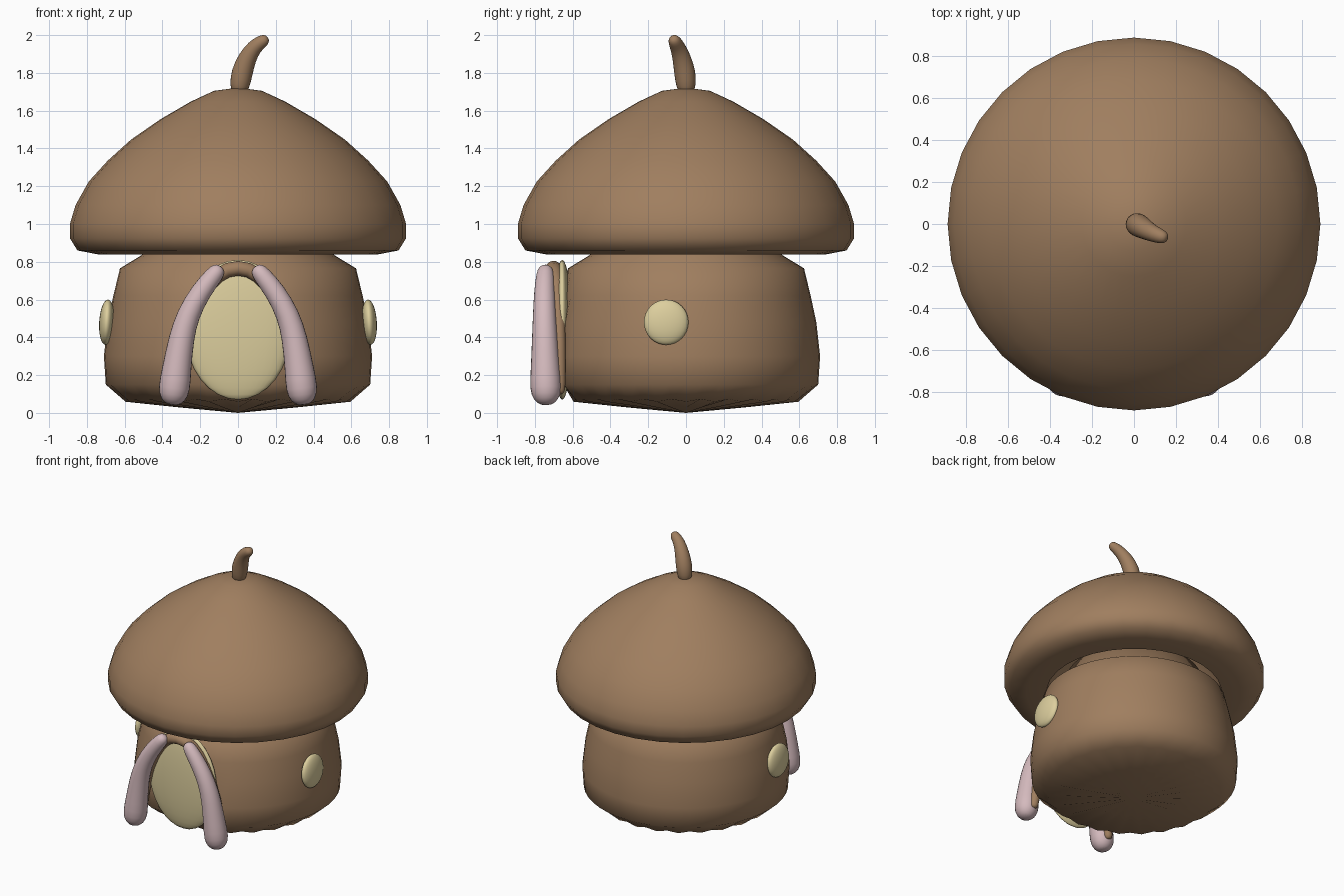
import bpy, bmesh
from math import sin, cos, pi, radians
from mathutils import Vector

cube = bpy.data.objects.get("Cube")
if cube:
    bpy.data.objects.remove(cube, do_unlink=True)


def material(name, rgb):
    m = bpy.data.materials.new(name)
    m.use_nodes = True
    m.diffuse_color = (*rgb, 1)
    m.node_tree.nodes["Principled BSDF"].inputs["Base Color"].default_value = (*rgb, 1)
    return m


BROWN = material("acorn_brown", (0.35, 0.21, 0.115))
YELLOW = material("pale_yellow", (0.72, 0.62, 0.34))
PINK = material("dusty_pink", (0.66, 0.49, 0.51))


def finish(bm, name, mat, angle=60):
    bmesh.ops.recalc_face_normals(bm, faces=bm.faces)
    mesh = bpy.data.meshes.new(name)
    bm.to_mesh(mesh)
    bm.free()
    mesh.materials.append(mat)
    ob = bpy.data.objects.new(name, mesh)
    bpy.context.collection.objects.link(ob)
    bpy.ops.object.select_all(action="DESELECT")
    ob.select_set(True)
    bpy.context.view_layer.objects.active = ob
    bpy.ops.object.shade_smooth_by_angle(angle=radians(angle))
    return ob


def lathe(profile, sides):
    """Spin (radius, height) points around z; zero radius closes the end."""
    bm = bmesh.new()
    rings = []
    for r, z in profile:
        if r == 0:
            rings.append([bm.verts.new((0, 0, z))] * sides)
        else:
            rings.append([bm.verts.new((r * cos(2 * pi * i / sides), r * sin(2 * pi * i / sides), z))
                          for i in range(sides)])
    for a, b in zip(rings, rings[1:]):
        for i in range(sides):
            j = (i + 1) % sides
            bm.faces.new(list(dict.fromkeys((a[i], a[j], b[j], b[i]))))
    return bm


def tube(name, path, mat, sides=12):
    """Round tube through (x, y, z, radius) points with rounded ends."""
    pts = [Vector(p[:3]) for p in path]
    radii = [p[3] for p in path]
    dirs = [(pts[min(i + 1, len(pts) - 1)] - pts[max(i - 1, 0)]).normalized() for i in range(len(pts))]
    rings = list(zip(pts, dirs, radii))
    for at, sign in ((0, -1), (-1, 1)):
        p, d, r = pts[at], dirs[at], radii[at]
        ends = [(p + d * sign * r * sin(a), d, r * cos(a)) for a in (0.7, 1.25)]
        rings = ends[::-1] + rings if sign < 0 else rings + ends
    bm = bmesh.new()
    loops = []
    for p, d, r in rings:
        u = Vector((0, 1, 0)).cross(d).normalized()
        v = d.cross(u)
        loops.append([bm.verts.new(p + (u * cos(2 * pi * i / sides) + v * sin(2 * pi * i / sides)) * r)
                      for i in range(sides)])
    for a, b in zip(loops, loops[1:]):
        for i in range(sides):
            j = (i + 1) % sides
            bm.faces.new((a[i], a[j], b[j], b[i]))
    bm.faces.new(loops[0])
    bm.faces.new(loops[-1])
    ob = finish(bm, name, mat, 180)
    ob.modifiers.new("smooth", "SUBSURF").levels = 1
    ob.modifiers["smooth"].render_levels = 1
    return ob


def ellipsoid(name, centre, size, mat, tilt=0):
    bm = bmesh.new()
    bmesh.ops.create_uvsphere(bm, u_segments=32, v_segments=16, radius=1)
    bmesh.ops.scale(bm, vec=size, verts=bm.verts)
    ob = finish(bm, name, mat)
    ob.location = centre
    ob.rotation_euler.y = tilt
    return ob


# Cap: hollow shell with a rolled rim
cap = lathe([(0, 1.722), (0.127, 1.705), (0.25, 1.648), (0.41, 1.555), (0.566, 1.447), (0.69, 1.335),
             (0.79, 1.225), (0.86, 1.1), (0.89, 1.0), (0.89, 0.925), (0.85, 0.86), (0.735, 0.838),
             (0.6, 0.838), (0.59, 0.9), (0.5, 1.2), (0, 1.5)], 32)
finish(cap, "cap", BROWN, 70)

# House body: flattened at the doorway, with a rippled bottom edge
body = lathe([(0, 0.0), (0.3, 0.035), (0.595, 0.066), (0.7, 0.15), (0.71, 0.3), (0.69, 0.48),
              (0.66, 0.62), (0.625, 0.765), (0.51, 0.835), (0.46, 0.95), (0, 1.05)], 48)
body.verts.ensure_lookup_table()
for k, v in enumerate(body.verts):
    if 0 < v.co.z < 0.1:
        v.co.z += 0.007 * (-1) ** k
    v.co.y = max(v.co.y, -0.65)
finish(body, "house_body", BROWN)

# Stem on the cap
tube("stem", [(0.01, 0, 1.735, 0.055), (0.02, -0.005, 1.8, 0.06), (0.048, -0.022, 1.88, 0.051),
              (0.088, -0.045, 1.94, 0.042), (0.13, -0.06, 1.968, 0.036)], BROWN)

# Door and its arched frame
ellipsoid("door", (0, -0.655, 0.44), (0.28, 0.05, 0.37), YELLOW)
half = [(0.33, -0.67, 0.13, 0.035), (0.3, -0.67, 0.36, 0.035), (0.2, -0.68, 0.62, 0.038),
        (0.11, -0.695, 0.74, 0.042)]
arch = half + [(0, -0.705, 0.778, 0.045)] + [(-x, y, z, r) for x, y, z, r in half[::-1]]
tube("door_frame", arch, BROWN)

# Curtains and round side windows
for side, s in (("left", 1), ("right", -1)):
    tube(side + "_curtain", [(s * 0.338, -0.742, 0.125, 0.09), (s * 0.325, -0.745, 0.23, 0.08),
                             (s * 0.3, -0.748, 0.4, 0.07), (s * 0.265, -0.75, 0.52, 0.063),
                             (s * 0.2, -0.75, 0.64, 0.057), (s * 0.12, -0.745, 0.738, 0.05)], PINK)
    ellipsoid(side + "_window", (s * 0.695, -0.105, 0.48), (0.04, 0.118, 0.12), YELLOW, -s * 0.06)
